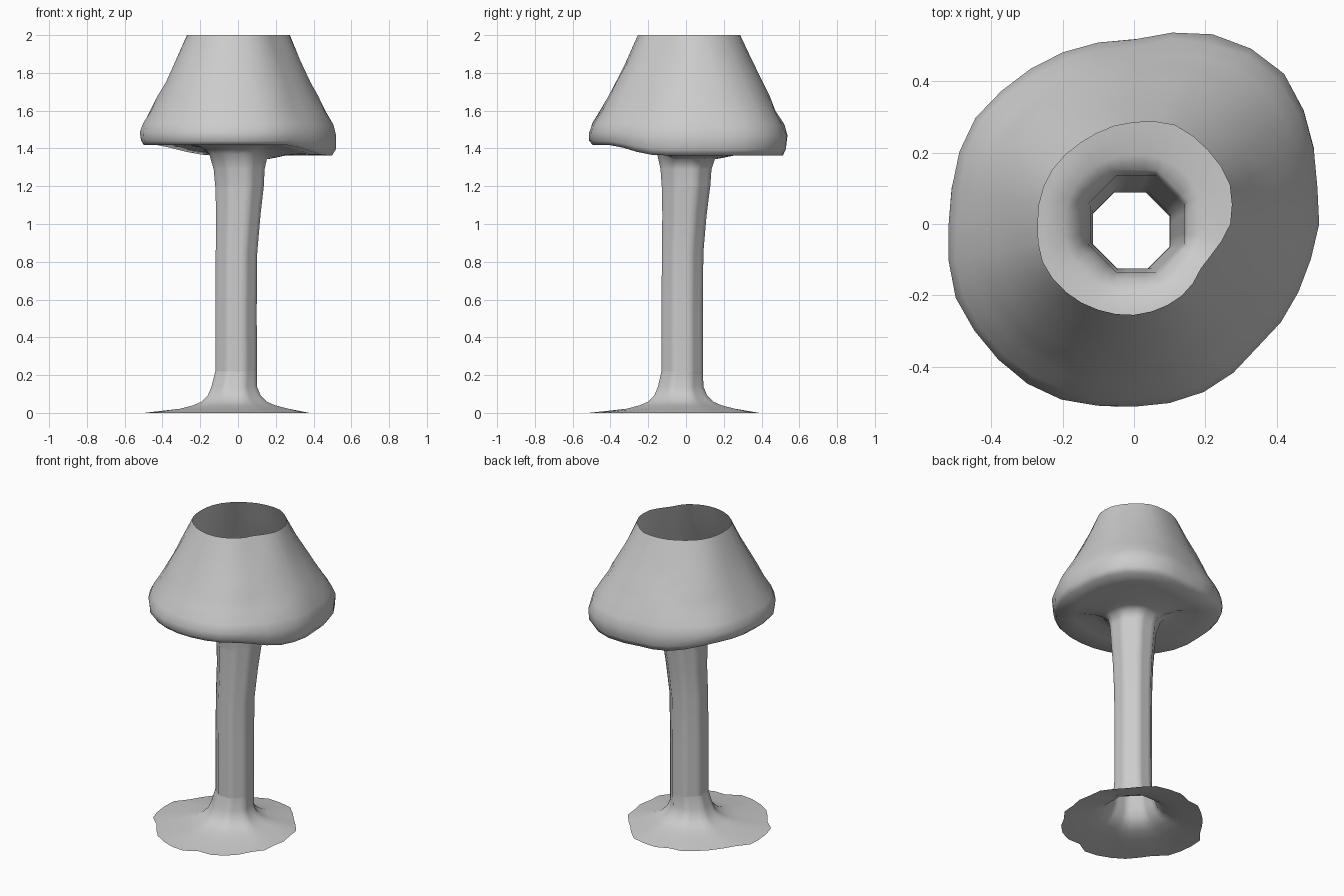
import bpy, math, random

if "Cube" in bpy.data.objects:
    bpy.data.objects.remove(bpy.data.objects["Cube"])

random.seed(4)
N = 32  # segments around every part

grey = bpy.data.materials.new("plain grey")
grey.diffuse_color = (0.6, 0.6, 0.6, 1)
grey.use_nodes = True
grey.node_tree.nodes["Principled BSDF"].inputs["Base Color"].default_value = grey.diffuse_color

# Uneven outlines (degrees, radius) of the shade's rim and its open top
RIM = [(0, .52), (12, .525), (38, .585), (48, .60), (63, .585), (90, .52), (118, .52),
       (143, .535), (165, .525), (180, .52), (200, .54), (218, .54), (235, .54),
       (255, .525), (270, .515), (300, .506), (315, .49), (338, .498), (360, .52)]
TOP = [(0, .27), (24, .292), (45, .293), (68, .30), (90, .285), (120, .272), (150, .275),
       (180, .27), (205, .278), (225, .27), (250, .26), (270, .255), (308, .24),
       (330, .222), (345, .243), (360, .27)]


def lookup(table, deg):
    for (a, ra), (b, rb) in zip(table, table[1:]):
        if a <= deg <= b:
            return ra + (rb - ra) * (deg - a) / (b - a)


def angles():
    return [2 * math.pi * i / N for i in range(N)]


def octagon(r, cx, cy, z):
    """Ring with eight soft corners, like the stem's cross-section."""
    pts = []
    for a in angles():
        k = (a + math.pi / 8) % (math.pi / 4) - math.pi / 8
        q = r * math.cos(math.pi / 8) / math.cos(k)
        pts.append((cx + q * math.cos(a), cy + q * math.sin(a), z))
    return pts


def loft(name, rings):
    """Open sheet through a stack of rings."""
    verts = [p for ring in rings for p in ring]
    faces = [(j * N + i, j * N + (i + 1) % N, (j + 1) * N + (i + 1) % N, (j + 1) * N + i)
             for j in range(len(rings) - 1) for i in range(N)]
    me = bpy.data.meshes.new(name)
    me.from_pydata(verts, [], faces)
    me.materials.append(grey)
    for p in me.polygons:
        p.use_smooth = True
    ob = bpy.data.objects.new(name, me)
    bpy.context.collection.objects.link(ob)
    return ob


# Base: thin skirt with a ragged edge sweeping up into the stem
edge = []
for a in angles():
    r = .43 + random.uniform(-.02, .03)
    edge.append((-.045 + r * math.cos(a), -.06 + r * math.sin(a), 0))
base = [edge]
for r, z in [(.31, .022), (.235, .04), (.185, .06), (.15, .095), (.13, .14)]:
    base.append(octagon(r, -.02, -.028, z))
base.append(octagon(.119, -.01, -.02, .22))
loft("base", base)

# Stem: hollow eight-sided tube, leaning slightly towards the top
stem = [octagon(r, cx, cy, z) for r, cx, cy, z in [
    (.119, -.01, -.02, .22), (.118, -.01, -.02, .55), (.119, -.008, -.018, .85),
    (.127, .002, -.008, 1.05), (.139, .008, 0, 1.2)]]
loft("stem", stem)


# Shade: flared neck, underside sagging at the back right, lumpy open cone
def dip(a):
    t = min(1, max(0, (math.cos(a - math.pi / 4) + .25) / .75))
    return .055 * t * t * (3 - 2 * t)


def shade_ring(z, radius, sag, lump=0.0):
    pts = []
    for a in angles():
        r = radius(math.degrees(a)) + random.uniform(-lump, lump)
        pts.append((r * math.cos(a), r * math.sin(a), z - sag * dip(a)))
    return pts


shade = [octagon(.139, .008, 0, 1.2), octagon(.146, .006, 0, 1.29)]
shade.append([(x, y, z - .5 * dip(math.atan2(y, x))) for x, y, z in octagon(.165, 0, 0, 1.37)])
for z, s in [(1.405, .12), (1.418, .28), (1.422, .6), (1.418, .94)]:
    shade.append(shade_ring(z, lambda d, s=s: .15 + s * (lookup(RIM, d) - .15), 1))
shade.append(shade_ring(1.44, lambda d: lookup(RIM, d) * .99, .8, .004))
for z, t, sag, lump in [(1.485, 0, .3, .003), (1.535, .08, .15, .006), (1.6, .24, 0, .006),
                        (1.675, .39, 0, .006), (1.75, .54, 0, .006), (1.87, .77, 0, .004),
                        (2.0, 1, 0, 0)]:
    shade.append(shade_ring(z, lambda d, t=t: lookup(RIM, d) * (1 - t) + lookup(TOP, d) * t,
                            sag, lump))
loft("lamp_shade", shade)
